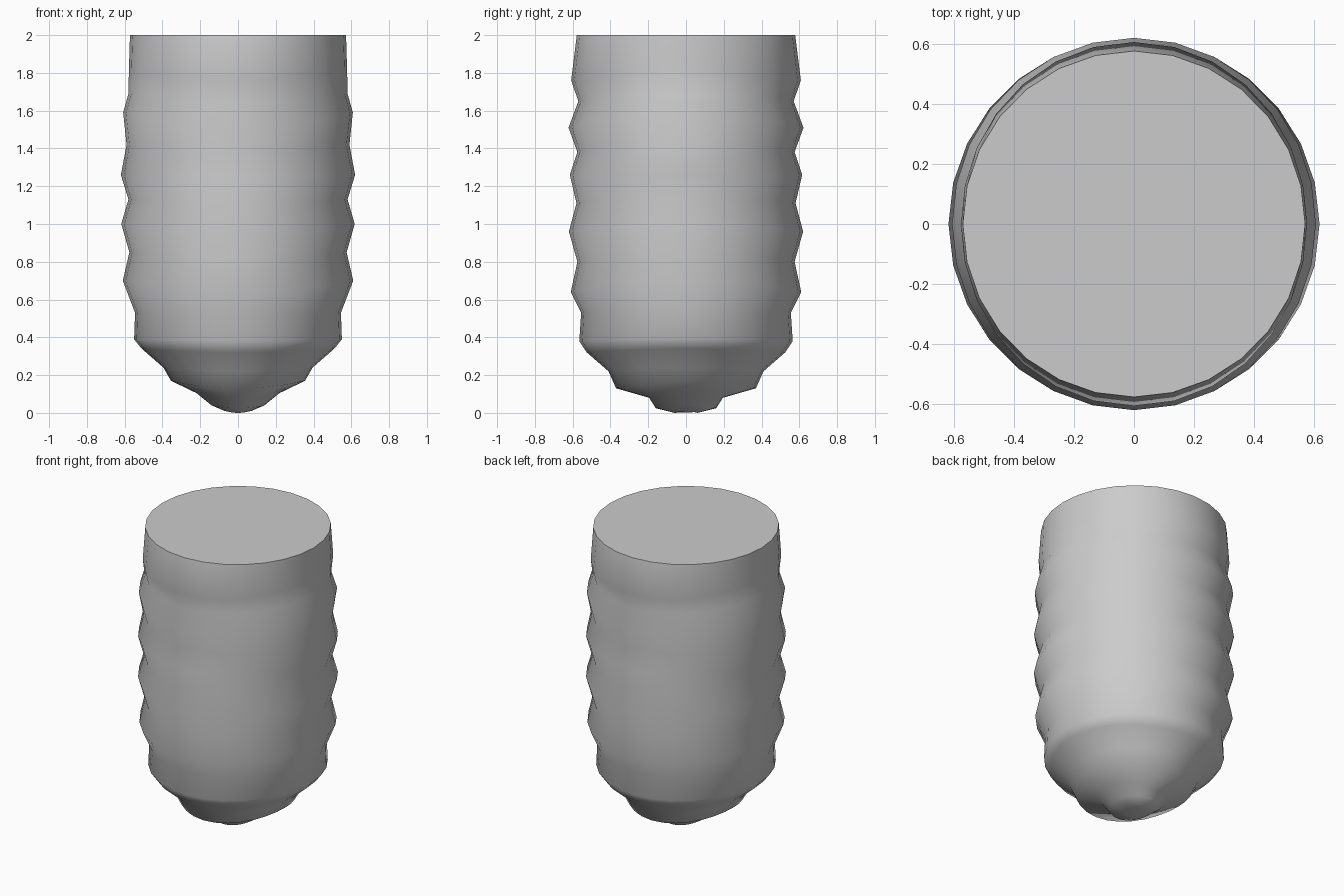
import bpy, bmesh, math

if "Cube" in bpy.data.objects:
    bpy.data.objects.remove(bpy.data.objects["Cube"])

# Silhouette rings: (radius, z) seen along x, then (radius, z) seen along y
RINGS = [
    ((0.07, 0.01), (0.06, 0.00)),
    ((0.14, 0.04), (0.16, 0.025)),
    ((0.22, 0.105), (0.195, 0.08)),
    ((0.355, 0.17), (0.37, 0.13)),
    ((0.395, 0.24), (0.41, 0.22)),
    ((0.51, 0.34), (0.525, 0.32)),
    ((0.55, 0.39), (0.565, 0.38)),
    ((0.545, 0.53), (0.555, 0.53)),
    ((0.61, 0.70), (0.61, 0.64)),
    ((0.575, 0.85), (0.575, 0.80)),
    ((0.618, 1.00), (0.62, 0.96)),
    ((0.58, 1.13), (0.58, 1.11)),
    ((0.62, 1.26), (0.615, 1.26)),
    ((0.59, 1.42), (0.575, 1.38)),
    ((0.608, 1.59), (0.622, 1.51)),
    ((0.58, 1.69), (0.57, 1.65)),
    ((0.578, 1.80), (0.608, 1.76)),
    ((0.572, 2.00), (0.578, 2.00)),
]
SIDES = 28

# Ridged shaft with a stepped, tapered tip and flat cut top
bm = bmesh.new()
loops = []
for (rx, zx), (ry, zy) in RINGS:
    loop = []
    for i in range(SIDES):
        a = 2 * math.pi * i / SIDES
        w = math.cos(a) ** 2
        r = rx * w + ry * (1 - w)
        z = zx * w + zy * (1 - w)
        loop.append(bm.verts.new((r * math.cos(a), r * math.sin(a), z)))
    loops.append(loop)
for low, high in zip(loops, loops[1:]):
    for i in range(SIDES):
        j = (i + 1) % SIDES
        bm.faces.new((low[i], low[j], high[j], high[i]))
bm.faces.new(list(reversed(loops[0])))
bm.faces.new(loops[-1])

mesh = bpy.data.meshes.new("ridged_shaft")
bm.to_mesh(mesh)
bm.free()
shaft = bpy.data.objects.new("ridged_shaft", mesh)
bpy.context.collection.objects.link(shaft)
bpy.context.view_layer.objects.active = shaft
shaft.select_set(True)
bpy.ops.object.shade_smooth_by_angle(angle=math.radians(50))
